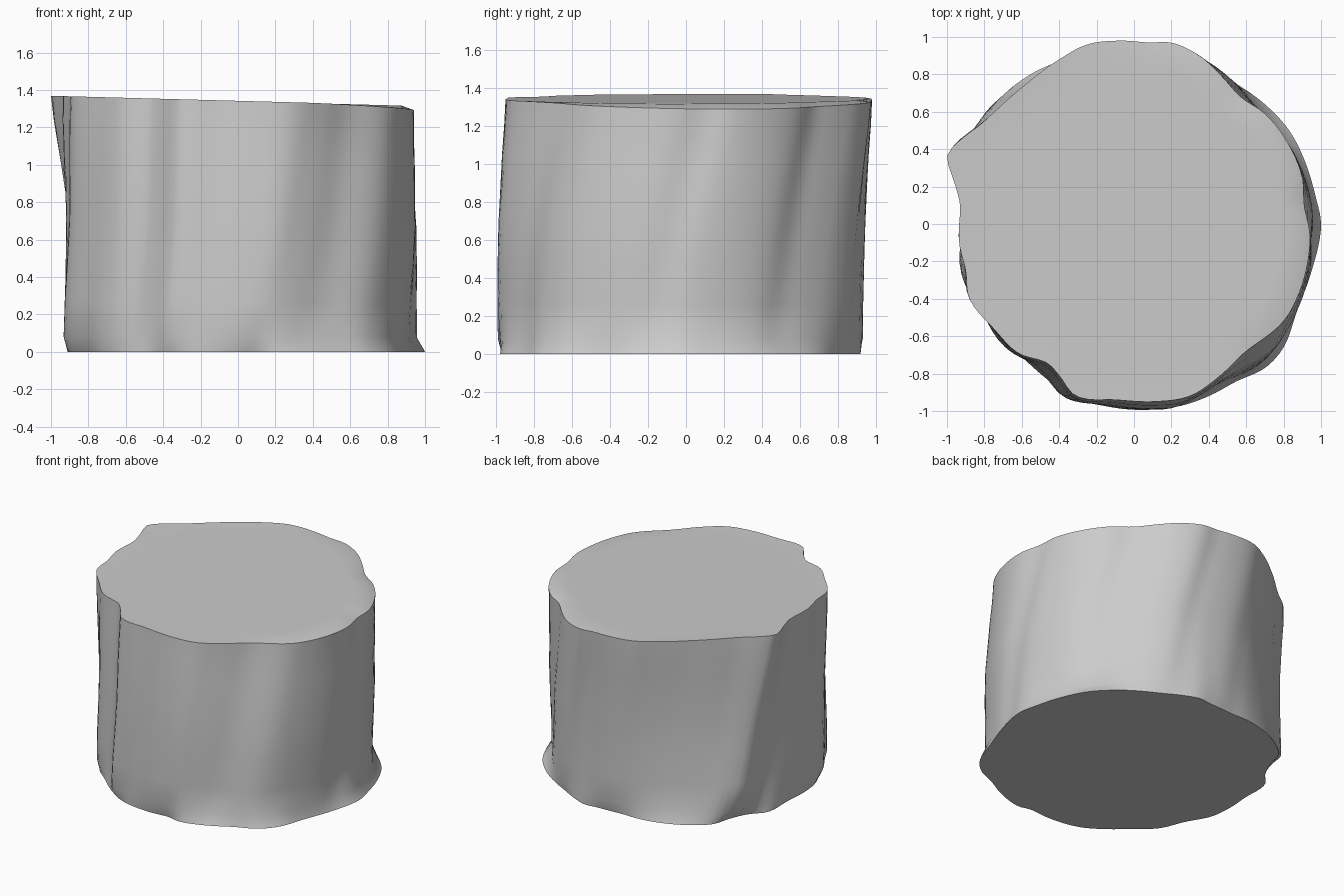
import bpy, bmesh, math

if "Cube" in bpy.data.objects:
    bpy.data.objects.remove(bpy.data.objects["Cube"])

# Outlines of the top rim and the foot (x, y), counter-clockwise
TOP = [(.91, .1), (.90, .25), (.80, .47), (.70, .59), (.57, .68), (.46, .80), (.35, .90),
       (.20, .97), (.08, .97), (-.05, .98), (-.25, .96), (-.40, .88), (-.60, .73),
       (-.80, .55), (-.97, .41), (-1.0, .36), (-.96, .22), (-.93, .1), (-.935, -.1),
       (-.90, -.25), (-.88, -.40), (-.75, -.56), (-.62, -.69), (-.47, -.74), (-.40, -.81),
       (-.31, -.92), (-.10, -.94), (.10, -.95), (.30, -.92), (.45, -.82), (.60, -.68),
       (.80, -.52), (.87, -.40), (.93, -.20), (.94, -.05)]
FOOT = [(1, 0), (.97, .15), (.92, .32), (.83, .5), (.7, .64), (.45, .80), (.3, .88),
        (.19, .92), (.09, .91), (-.1, .90), (-.24, .90), (-.45, .85), (-.6, .77),
        (-.70, .68), (-.74, .55), (-.80, .42), (-.89, .31), (-.90, .1), (-.91, -.1),
        (-.89, -.25), (-.80, -.42), (-.72, -.60), (-.60, -.71), (-.45, -.84), (-.3, -.93),
        (-.05, -.97), (.1, -.96), (.2, -.98), (.4, -.92), (.55, -.84), (.7, -.77),
        (.8, -.66), (.87, -.47), (.95, -.25)]
N = 144


def radius_fn(points):
    """Smooth periodic radius as a function of angle."""
    polar = sorted((math.atan2(y, x) % math.tau, math.hypot(x, y)) for x, y in points)
    n = len(polar)

    def pt(k):
        a, r = polar[k % n]
        return a + math.tau * (k // n), r

    def slope(k):
        (a0, r0), (a1, r1) = pt(k - 1), pt(k + 1)
        return (r1 - r0) / (a1 - a0)

    def f(a):
        a %= math.tau
        k = max([i for i in range(n) if polar[i][0] <= a], default=-1)
        (a0, r0), (a1, r1) = pt(k), pt(k + 1)
        h = a1 - a0
        t = (a - a0) / h
        return ((2*t**3 - 3*t**2 + 1) * r0 + (t**3 - 2*t**2 + t) * h * slope(k)
                + (3*t**2 - 2*t**3) * r1 + (t**3 - t**2) * h * slope(k + 1))
    return f


top_r, foot_r = radius_fn(TOP), radius_fn(FOOT)


def twist(a):
    """Flutes lean round the body, least at the front-left dent."""
    d = (math.degrees(a) - 240 + 180) % 360 - 180
    return math.radians(17 - 13 * math.exp(-(d / 40) ** 2))


bm = bmesh.new()
# height fraction, share of the foot outline, shift in x, shift in y
LEVELS = [(0, 1, 0, 0), (.06, .42, -.005, -.025), (.2, .34, 0, -.03), (.38, .26, .01, -.03),
          (.52, .2, .015, -.028), (.78, .1, .005, -.015), (.9, .04, 0, -.005), (1, 0, 0, 0)]
rings = []
for f, w, dx, dy in LEVELS:
    ring = []
    for i in range(N):
        a = math.tau * i / N
        b = a - twist(a) * (1 - f)
        r = (1 - w) * top_r(a) + w * foot_r(b)
        x, y = r * math.cos(b) + dx, r * math.sin(b) + dy
        rim = 1.342 - .027 * x - .03 * max(0, math.cos(a - .4)) ** 1.5
        ring.append(bm.verts.new((x, y, f * rim)))
    rings.append(ring)

# Nearly flat top: inner rings above the rim
for s in (.93, .84):
    rings.append([bm.verts.new((v.co.x * s, v.co.y * s, 1.34 - .027 * v.co.x * s))
                  for v in rings[len(LEVELS) - 1]])

for lo, hi in zip(rings, rings[1:]):
    for i in range(N):
        j = (i + 1) % N
        bm.faces.new((lo[i], lo[j], hi[j], hi[i]))
bm.faces.new(rings[-1])
bm.faces.new(rings[0][::-1])
bmesh.ops.recalc_face_normals(bm, faces=bm.faces[:])

mesh = bpy.data.meshes.new("fluted_stump")
bm.to_mesh(mesh)
bm.free()
stump = bpy.data.objects.new("fluted_stump", mesh)
bpy.context.collection.objects.link(stump)

grey = bpy.data.materials.new("light grey")
grey.diffuse_color = (.6, .6, .6, 1)
grey.use_nodes = True
grey.node_tree.nodes["Principled BSDF"].inputs["Base Color"].default_value = grey.diffuse_color
mesh.materials.append(grey)

bpy.context.view_layer.objects.active = stump
stump.select_set(True)
bpy.ops.object.shade_smooth_by_angle(angle=math.radians(40))
